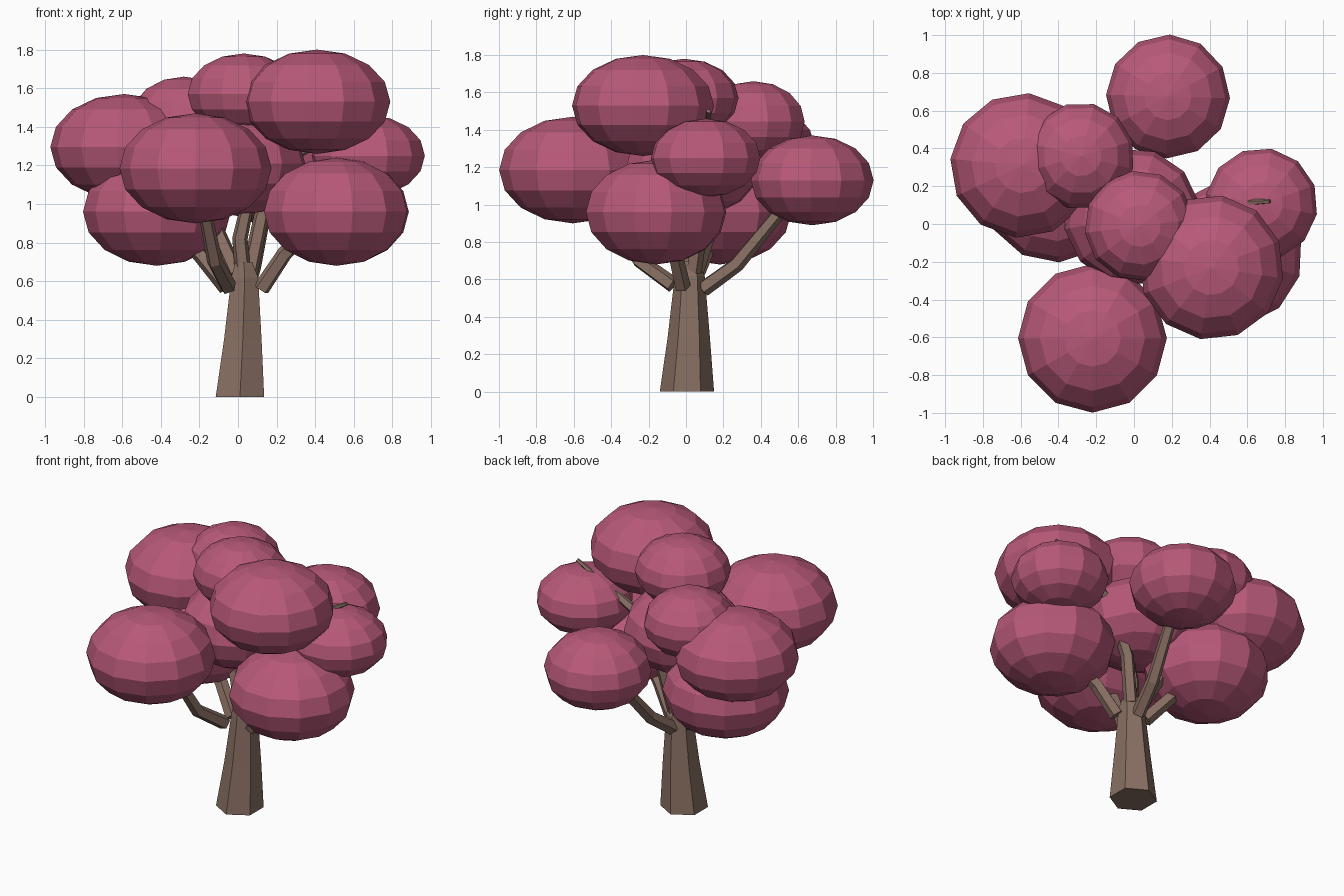
import bpy, bmesh, math
from mathutils import Vector, Matrix

if "Cube" in bpy.data.objects:
    bpy.data.objects.remove(bpy.data.objects["Cube"])


def material(name, rgb):
    m = bpy.data.materials.new(name)
    m.diffuse_color = (*rgb, 1)
    m.use_nodes = True
    m.node_tree.nodes["Principled BSDF"].inputs["Base Color"].default_value = m.diffuse_color
    return m


bark = material("bark_brown", (0.25, 0.16, 0.125))
pink = material("foliage_pink", (0.48, 0.10, 0.19))


def add_object(name, bm, mat):
    bmesh.ops.recalc_face_normals(bm, faces=bm.faces)
    mesh = bpy.data.meshes.new(name)
    bm.to_mesh(mesh)
    bm.free()
    mesh.materials.append(mat)
    ob = bpy.data.objects.new(name, mesh)
    bpy.context.collection.objects.link(ob)
    return ob


def limb(name, points, radii, sides, flat=False):
    """Faceted tapering tube along a path; flat keeps its rings level."""
    bm = bmesh.new()
    pts = [Vector(p) for p in points]
    rings = []
    for i, (p, r) in enumerate(zip(pts, radii)):
        d = pts[min(i + 1, len(pts) - 1)] - pts[max(i - 1, 0)]
        q = Vector((0, 0, 1)).rotation_difference(d.normalized())
        ring = []
        for k in range(sides):
            a = math.pi / 2 + 2 * math.pi * k / sides
            v = Vector((r * math.cos(a), r * math.sin(a), 0))
            ring.append(bm.verts.new(p + (v if flat else q @ v)))
        rings.append(ring)
    for a, b in zip(rings, rings[1:]):
        for k in range(sides):
            n = (k + 1) % sides
            bm.faces.new((a[k], a[n], b[n], b[k]))
    bm.faces.new(rings[0])
    bm.faces.new(rings[-1])
    return add_object(name, bm, bark)


# Trunk
limb("trunk", [(.01, .005, 0), (.025, .015, .3), (.035, .02, .62), (.03, .01, .7)],
     [.145, .112, .08, .05], 6, True)

# Branches, each running from the trunk into a foliage clump
branches = {
    "front": [(-.05, -.07, .57), (-.12, -.25, .70), (-.18, -.42, 1.0)],
    "back": [(.04, .09, .55), (.08, .27, .68), (.15, .55, 1.02)],
    "right_low": [(.12, -.02, .56), (.24, -.06, .74), (.45, -.14, .95)],
    "left_low": [(-.06, .03, .57), (-.19, .10, .73), (-.38, .17, .95)],
    "centre": [(.03, .01, .6), (.01, 0, .82), (.06, 0, 1.05), (.03, 0, 1.55)],
    "right_high": [(.06, .04, .64), (.12, .08, .93), (.28, .10, 1.25), (.72, .12, 1.5)],
    "left_high": [(-.01, .05, .64), (-.15, .15, .95), (-.5, .30, 1.3)],
}
for name, path in branches.items():
    radii = [.045, .042, .035, .012][:len(path)]
    limb("branch_" + name, path, radii, 5)

# Foliage clumps: x, y, z, horizontal radius, vertical radius
clumps = [
    (-.22, -.605, 1.185, .39, .285),
    (.41, -.23, 1.53, .38, .27),
    (.51, -.16, .96, .38, .28),
    (-.42, .18, .96, .38, .28),
    (-.59, .31, 1.295, .38, .275),
    (-.28, .36, 1.445, .28, .215),
    (.03, -.01, 1.57, .29, .21),
    (.18, .675, 1.13, .325, .24),
    (.675, .105, 1.25, .295, .21),
    (-.01, .04, 1.21, .36, .27),
]
for i, (x, y, z, r, h) in enumerate(clumps):
    bm = bmesh.new()
    mat = (Matrix.Translation((x, y, z)) @ Matrix.Rotation(i * .37, 4, 'Z')
           @ Matrix.Diagonal((r * 1.01, r * 1.01, h, 1)))
    bmesh.ops.create_uvsphere(bm, u_segments=12, v_segments=8, radius=1, matrix=mat)
    add_object(f"foliage_clump_{i + 1}", bm, pink)
